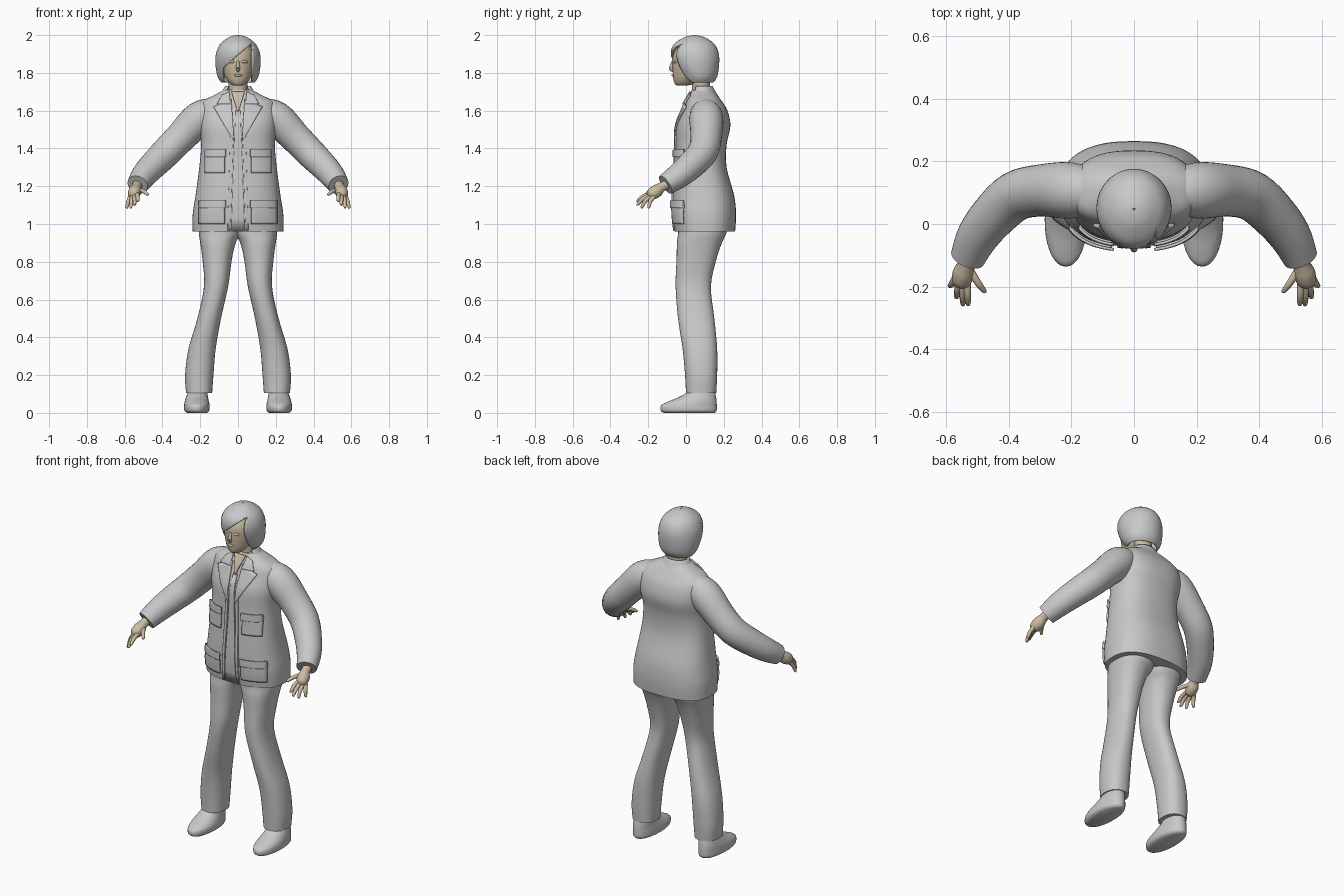
import bpy, bmesh
from math import cos, sin, pi, radians
from mathutils import Vector

cube = bpy.data.objects.get("Cube")
if cube:
    bpy.data.objects.remove(cube, do_unlink=True)


def material(name, rgb):
    m = bpy.data.materials.new(name)
    m.use_nodes = True
    m.diffuse_color = (*rgb, 1)
    m.node_tree.nodes["Principled BSDF"].inputs["Base Color"].default_value = (*rgb, 1)
    return m


GREY = material("cloth grey", (0.58, 0.58, 0.58))
SKIN = material("skin beige", (0.6, 0.5, 0.36))


def finish(name, bm, mat, mirror=False, thick=0, offset=-1):
    bmesh.ops.recalc_face_normals(bm, faces=bm.faces)
    me = bpy.data.meshes.new(name)
    bm.to_mesh(me)
    bm.free()
    me.materials.append(mat)
    ob = bpy.data.objects.new(name, me)
    bpy.context.collection.objects.link(ob)
    bpy.ops.object.select_all(action='DESELECT')
    ob.select_set(True)
    bpy.context.view_layer.objects.active = ob
    bpy.ops.object.shade_smooth_by_angle(angle=radians(45))
    if thick:
        s = ob.modifiers.new("thickness", 'SOLIDIFY')
        s.thickness, s.offset = thick, offset
    if mirror:
        ob.modifiers.new("mirror", 'MIRROR')
    return ob


def refine(rows, k=4):
    """Smooth curve through the given rows of numbers."""
    out = []
    for i in range(len(rows) - 1):
        p = [rows[max(0, min(len(rows) - 1, i + j))] for j in (-1, 0, 1, 2)]
        for s in range(k):
            t = s / k
            out.append([b + t / 2 * (c - a + t * (2 * a - 5 * b + 4 * c - d + t * (3 * (b - c) + d - a)))
                        for a, b, c, d in zip(*p)])
    return out + [list(rows[-1])]


def skin_rings(rings, caps=True):
    bm = bmesh.new()
    loops = [[bm.verts.new(p) for p in ring] for ring in rings]
    n = len(loops[0])
    for a, b in zip(loops, loops[1:]):
        for i in range(n):
            bm.faces.new((a[i], a[(i + 1) % n], b[(i + 1) % n], b[i]))
    if caps:
        bm.faces.new(loops[0])
        bm.faces.new(loops[-1])
    return bm


def power(v, e):
    return abs(v) ** e * (1 if v > 0 else -1)


def loft(rows, n=40, p=2.0, caps=True, k=4):
    """Stack of rounded rings, each row being z, x0, x1, y0, y1."""
    rings = []
    for z, x0, x1, y0, y1 in refine(rows, k):
        rings.append([((x0 + x1) / 2 + (x1 - x0) / 2 * power(cos(2 * pi * i / n), 2 / p),
                       (y0 + y1) / 2 + (y1 - y0) / 2 * power(sin(2 * pi * i / n), 2 / p), z)
                      for i in range(n)])
    return skin_rings(rings, caps)


def tube(rows, n=20, k=4):
    """Round tube along a path of x, y, z, radius."""
    path = refine(rows, k)
    pts = [Vector(r[:3]) for r in path]
    rings = []
    for i, c in enumerate(pts):
        t = pts[min(i + 1, len(pts) - 1)] - pts[max(i - 1, 0)]
        q = t.to_track_quat('Z', 'Y')
        r = path[i][3]
        rings.append([c + q @ Vector((r * cos(2 * pi * j / n), r * sin(2 * pi * j / n), 0))
                      for j in range(n)])
    return skin_rings(rings)


# Jacket body
body = [(z, -x, x, y0, y1) for z, x, y0, y1 in (
    (.96, .24, -.06, .26), (1.05, .24, -.07, .265), (1.15, .225, -.07, .255),
    (1.3, .205, -.06, .215), (1.42, .195, -.055, .215), (1.52, .205, -.05, .235),
    (1.6, .205, -.02, .22), (1.65, .185, 0, .19), (1.685, .12, .02, .165), (1.71, .075, .03, .14))]
P = 2.5
finish("jacket_body", loft(body, 56, P), GREY)
body_rows = refine(body, 4)


def front_y(x, z):
    """Depth of the jacket front at x, z."""
    for a, b in zip(body_rows, body_rows[1:]):
        if z <= b[0]:
            break
    t = max(0, min(1, (z - a[0]) / (b[0] - a[0])))
    _, _, rx, y0, y1 = [u + t * (v - u) for u, v in zip(a, b)]
    e = min(1, abs(x) / rx) ** P
    return (y0 + y1) / 2 - (y1 - y0) / 2 * (1 - e) ** (1 / P)


def plate(name, corners, mat=GREY, lift=.003, mirror=True, n=10):
    """Thin plate following the jacket front between four x, z corners."""
    bm = bmesh.new()
    a, b, c, d = [Vector(q) for q in corners]
    grid = []
    for i in range(n + 1):
        row = []
        for j in range(n + 1):
            q = a.lerp(b, j / n).lerp(d.lerp(c, j / n), i / n)
            row.append(bm.verts.new((q.x, front_y(q.x, q.y) - lift, q.y)))
        grid.append(row)
    for r, s in zip(grid, grid[1:]):
        for j in range(n):
            bm.faces.new((r[j], r[j + 1], s[j + 1], s[j]))
    finish(name, bm, mat, mirror, .009, 0)


# Jacket details
plate("shirt_front", ((-.035, .965), (.035, .965), (.012, 1.6), (-.012, 1.6)), mirror=False)
plate("bare_chest", ((-.003, 1.595), (.003, 1.595), (.035, 1.7), (-.035, 1.7)), SKIN, .005, False)
plate("front_edge", ((.04, .965), (.055, .965), (.04, 1.5), (.022, 1.5)))
plate("lapel", ((.02, 1.44), (.03, 1.45), (.13, 1.62), (.035, 1.66)), lift=.006)
plate("upper_collar", ((.04, 1.635), (.11, 1.635), (.085, 1.68), (.045, 1.7)), lift=.009)
for label, z, x in (("chest", 1.27, .175), ("lower", 1.0, .205)):
    plate(label + "_pocket", ((.07, z), (x, z), (x, z + .11), (.07, z + .11)), lift=.006)
    plate(label + "_pocket_flap", ((.065, z + .085), (x, z + .085), (x, z + .125), (.065, z + .125)), lift=.013)

# Standing collar, open at the front
collar = loft([(1.665, -.11, .11, 0, .18), (1.695, -.09, .09, .015, .16), (1.73, -.068, .068, .03, .14)], 40, caps=False)
bmesh.ops.delete(collar, geom=[f for f in collar.faces if f.calc_center_median().y < .05], context='FACES')
finish("collar", collar, GREY, thick=.01)

# Sleeves
finish("sleeves", tube([(.11, .1, 1.605, .065), (.2, .107, 1.562, .09), (.3, .107, 1.462, .083),
                        (.38, .088, 1.38, .08), (.45, .025, 1.31, .074), (.5, -.04, 1.255, .067),
                        (.532, -.108, 1.208, .056)], 28), GREY, True)

# Hands
finish("palms", tube([(.53, -.09, 1.215, .026), (.538, -.13, 1.195, .026), (.545, -.155, 1.175, .034),
                      (.552, -.185, 1.155, .03), (.555, -.198, 1.145, .012)]), SKIN, True)
fingers = {"thumb": ((.525, -.145, 1.18), (.475, -.22, 1.155)),
           "index_finger": ((.533, -.185, 1.16), (.53, -.262, 1.12)),
           "middle_finger": ((.547, -.19, 1.152), (.547, -.262, 1.1)),
           "ring_finger": ((.56, -.185, 1.147), (.568, -.238, 1.085)),
           "little_finger": ((.57, -.17, 1.145), (.59, -.2, 1.083))}
for name, (a, b) in fingers.items():
    a, b = Vector(a), Vector(b)
    mid = a.lerp(b, .5) + Vector((0, -.004, .006))
    finish(name, tube([(*a, .012), (*mid, .011), (*a.lerp(b, .9), .008), (*b, .003)], 10), SKIN, True)

# Trousers
finish("trouser_legs", loft([(.105, .137, .275, 0, .16), (.2, .13, .28, -.005, .165), (.34, .118, .262, -.018, .165),
                             (.5, .09, .215, -.042, .15), (.67, .052, .18, -.055, .132),
                             (.81, .033, .188, -.05, .16), (.9, .012, .2, -.048, .19),
                             (.95, -.015, .207, -.042, .213), (1.03, -.03, .21, -.04, .23)], 36, 2.3), GREY, True)

# Shoes
finish("shoes", loft([(0, .165, .27, -.118, .152), (.012, .152, .284, -.134, .162), (.04, .15, .285, -.132, .163),
                      (.06, .154, .282, -.095, .162), (.08, .158, .276, -.045, .16),
                      (.105, .162, .268, 0, .155), (.13, .165, .265, .015, .15)], 36, 2.1), GREY, True)

# Neck and head
finish("neck", loft([(1.6, -.065, .065, .02, .14), (1.68, -.05, .05, .03, .13),
                     (1.8, -.05, .05, .03, .125)], 28), SKIN)
finish("head", loft([(z, -x, x, y0, y1) for z, x, y0, y1 in (
    (1.733, .02, -.045, 0), (1.74, .038, -.058, .04), (1.765, .06, -.067, .08), (1.8, .078, -.07, .12),
    (1.85, .088, -.072, .14), (1.9, .085, -.066, .14), (1.95, .06, -.03, .12))], 40), SKIN)
finish("nose", tube([(0, -.068, 1.865, .006), (0, -.077, 1.835, .01), (0, -.079, 1.822, .011),
                     (0, -.068, 1.81, .007)], 12), SKIN)
finish("lips", tube([(-.024, -.062, 1.787, .003), (0, -.07, 1.787, .007), (.024, -.062, 1.787, .003)], 10), SKIN)
finish("eyelids", tube([(.016, -.066, 1.857, .004), (.032, -.064, 1.86, .008), (.05, -.055, 1.857, .004)], 10),
       SKIN, True)

# Bobbed hair with a face opening below a slanted fringe
hair = loft([(z, -x, x, y0, y1) for z, x, y0, y1 in (
    (1.748, .088, -.005, .145), (1.78, .108, -.03, .165), (1.84, .119, -.064, .175), (1.9, .117, -.08, .174),
    (1.95, .096, -.066, .153), (1.983, .058, -.02, .11), (1.996, .028, .015, .075), (2.0, .004, .044, .05))],
    48, caps=False)
slant = Vector((-.12, 0, .14)).normalized()
window = [(Vector((-.078, 0, 0)), Vector((-1, 0, 0))), (Vector((.075, 0, 0)), Vector((1, 0, 0))),
          (Vector((.06, 0, 1.945)), slant), (Vector((0, .03, 0)), Vector((0, 1, 0)))]
for co, no in window:
    bmesh.ops.bisect_plane(hair, geom=hair.verts[:] + hair.edges[:] + hair.faces[:], plane_co=co, plane_no=no)
opening = [f for f in hair.faces if all((f.calc_center_median() - co).dot(no) < 0 for co, no in window)]
bmesh.ops.delete(hair, geom=opening, context='FACES')
finish("hair", hair, GREY, thick=.01)
